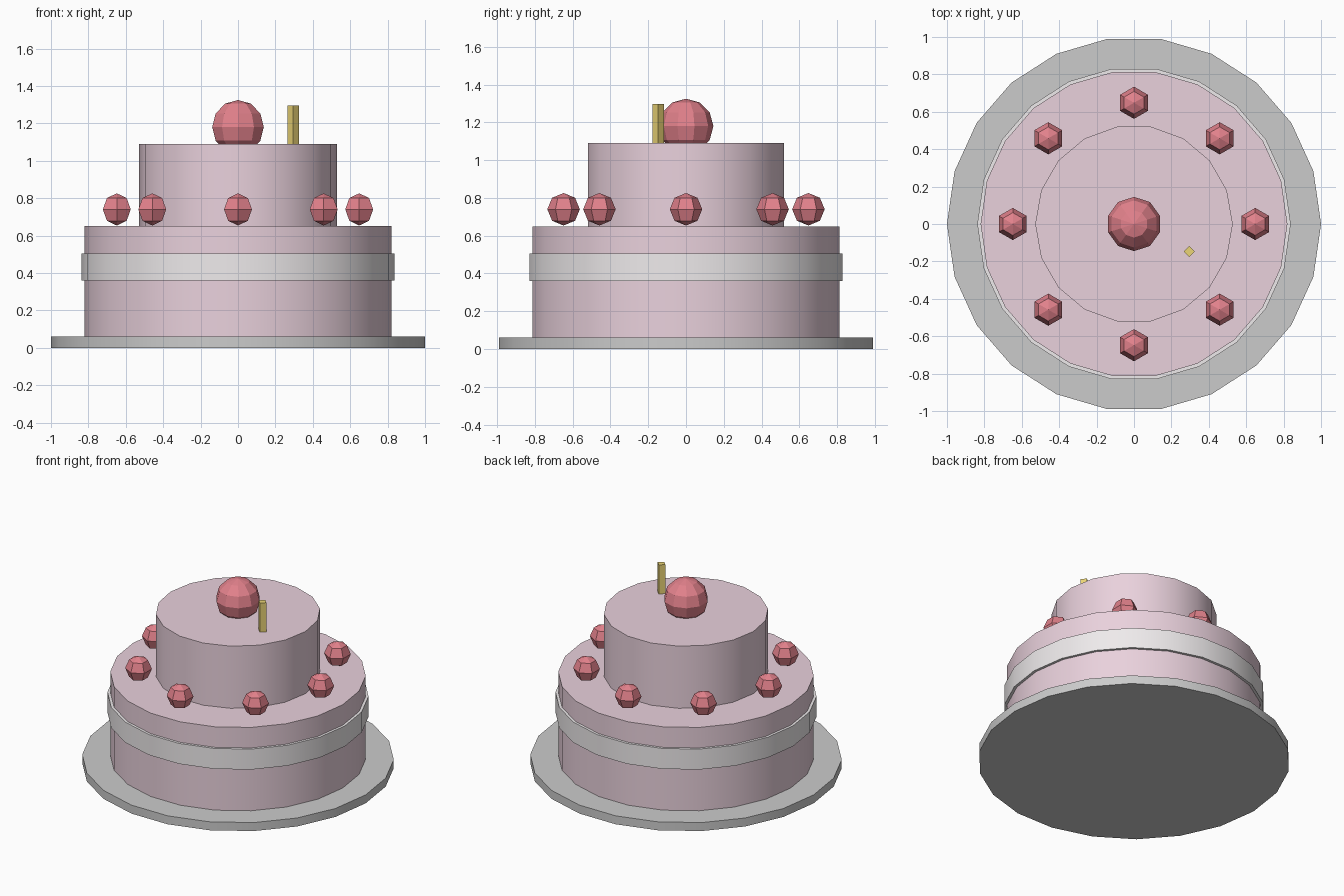
import bpy
from math import cos, sin, pi, radians

if "Cube" in bpy.data.objects:
    bpy.data.objects.remove(bpy.data.objects["Cube"])


def material(name, rgb):
    m = bpy.data.materials.new(name)
    m.diffuse_color = (*rgb, 1)
    m.use_nodes = True
    m.node_tree.nodes["Principled BSDF"].inputs["Base Color"].default_value = m.diffuse_color
    return m


pink = material("pink_icing", (0.82, 0.64, 0.72))
cream = material("cream_band", (0.86, 0.83, 0.84))
plate_grey = material("plate_white", (0.82, 0.82, 0.79))
red = material("cherry_red", (0.76, 0.22, 0.26))
gold = material("candle_gold", (0.83, 0.66, 0.18))


def finish(name, mat, smooth):
    o = bpy.context.object
    o.name = name
    o.data.materials.append(mat)
    if smooth:
        bpy.ops.object.shade_smooth_by_angle(angle=radians(30))
    return o


def disc(name, r, z0, z1, sides, mat, x=0, y=0, smooth=True):
    # Turned so that a corner lies on the x axis
    bpy.ops.mesh.primitive_cylinder_add(
        vertices=sides, radius=r, depth=z1 - z0,
        location=(x, y, (z0 + z1) / 2), rotation=(0, 0, pi / 2))
    return finish(name, mat, smooth)


def ball(name, r, loc, segments, rings):
    bpy.ops.mesh.primitive_uv_sphere_add(
        segments=segments, ring_count=rings, radius=r, location=loc)
    return finish(name, red, False)


# Plate, tiers and band
disc("plate", 1.0, 0, 0.06, 22, plate_grey)
disc("lower_tier", 0.82, 0.06, 0.65, 22, pink)
disc("band", 0.838, 0.36, 0.505, 22, cream)
disc("upper_tier", 0.528, 0.65, 1.09, 18, pink)

# Ring of cherries on the lower tier
for i in range(8):
    a = i * pi / 4
    ball(f"cherry_{i + 1}", 0.086, (0.648 * cos(a), 0.648 * sin(a), 0.74), 6, 4)

# Large cherry and candle on top
ball("top_cherry", 0.145, (0, 0, 1.18), 10, 6)
disc("candle", 0.03, 1.085, 1.296, 4, gold, 0.295, -0.147, False)
